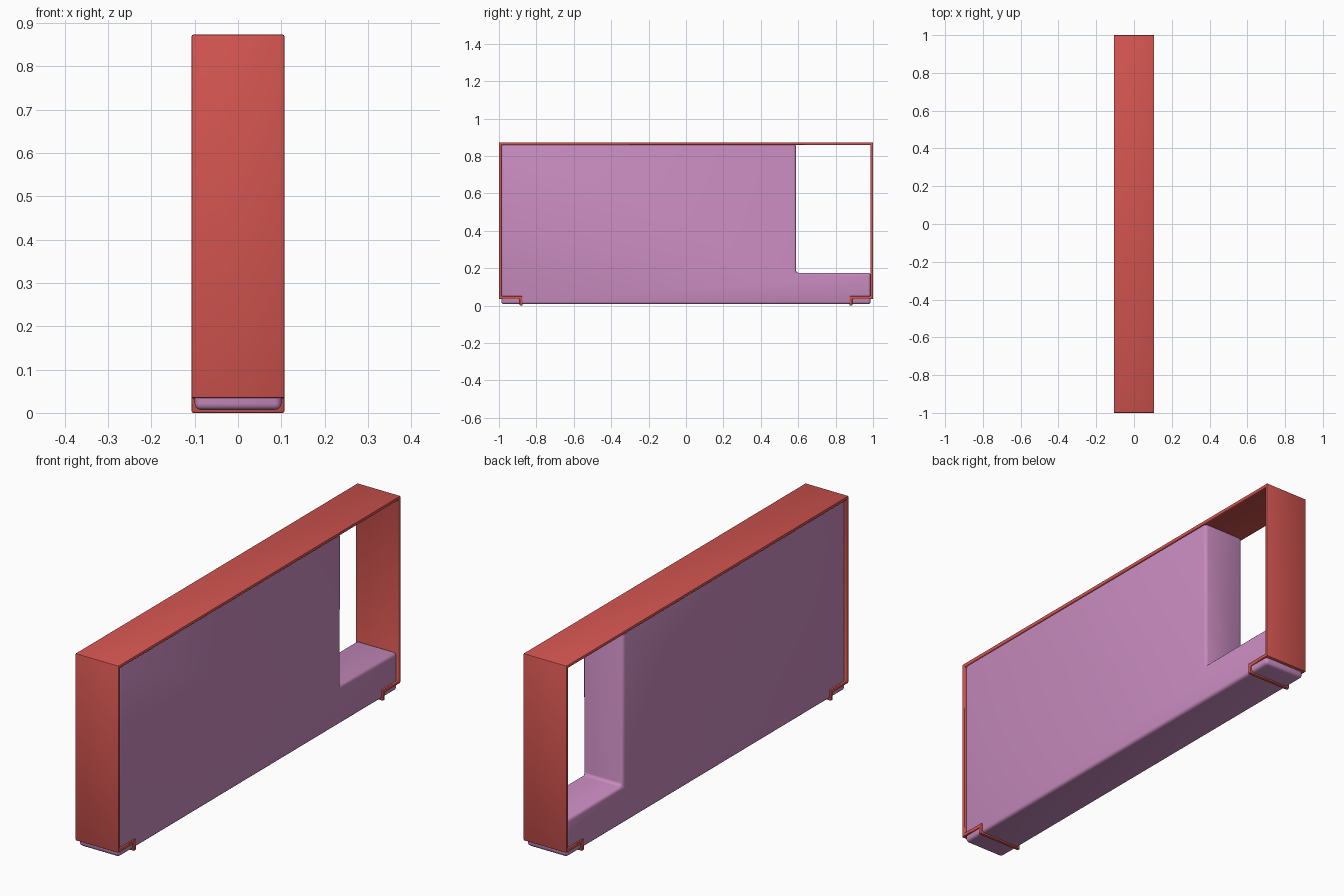
import bpy, bmesh, math

if "Cube" in bpy.data.objects:
    bpy.data.objects.remove(bpy.data.objects["Cube"])


def material(name, colour):
    mat = bpy.data.materials.new(name)
    mat.diffuse_color = (*colour, 1)
    mat.use_nodes = True
    mat.node_tree.nodes["Principled BSDF"].inputs["Base Color"].default_value = mat.diffuse_color
    return mat


def extrude_profile(name, profile, half_width, bevel, segments, mat):
    """Extrude a (y, z) outline across x and round its edges."""
    bm = bmesh.new()
    face = bm.faces.new([bm.verts.new((-half_width, y, z)) for y, z in profile])
    new = bmesh.ops.extrude_face_region(bm, geom=[face])["geom"]
    moved = [v for v in new if isinstance(v, bmesh.types.BMVert)]
    bmesh.ops.translate(bm, verts=moved, vec=(2 * half_width, 0, 0))
    bmesh.ops.recalc_face_normals(bm, faces=bm.faces[:])
    bmesh.ops.bevel(bm, geom=bm.edges[:], offset=bevel, segments=segments,
                    profile=0.5, affect='EDGES')
    mesh = bpy.data.meshes.new(name)
    bm.to_mesh(mesh)
    bm.free()
    obj = bpy.data.objects.new(name, mesh)
    bpy.context.collection.objects.link(obj)
    mesh.materials.append(mat)
    bpy.ops.object.select_all(action='DESELECT')
    obj.select_set(True)
    bpy.context.view_layer.objects.active = obj
    bpy.ops.object.shade_smooth_by_angle(angle=math.radians(35))
    return obj


red = material("red", (0.65, 0.09, 0.08))
pink = material("pink", (0.58, 0.26, 0.52))

# Thick core slab with the rectangular opening at the upper back corner
core = [(-0.987, 0.007), (0.987, 0.007), (0.987, 0.175), (0.588, 0.175),
        (0.588, 0.866), (-0.987, 0.866)]
extrude_profile("core_panel", core, 0.1, 0.014, 3, pink)

# Thin wrap-around band, stepping inward over the feet and down to the ground
outer = [(0.889, 0.0), (0.889, 0.034), (1.0, 0.034), (1.0, 0.873)]
inner = [(0.986, 0.859), (0.986, 0.05), (0.874, 0.05), (0.874, 0.0)]
band = (outer + [(-y, z) for y, z in reversed(outer)]
        + [(-y, z) for y, z in reversed(inner)] + inner)
extrude_profile("outer_band", band, 0.107, 0.004, 2, red)
